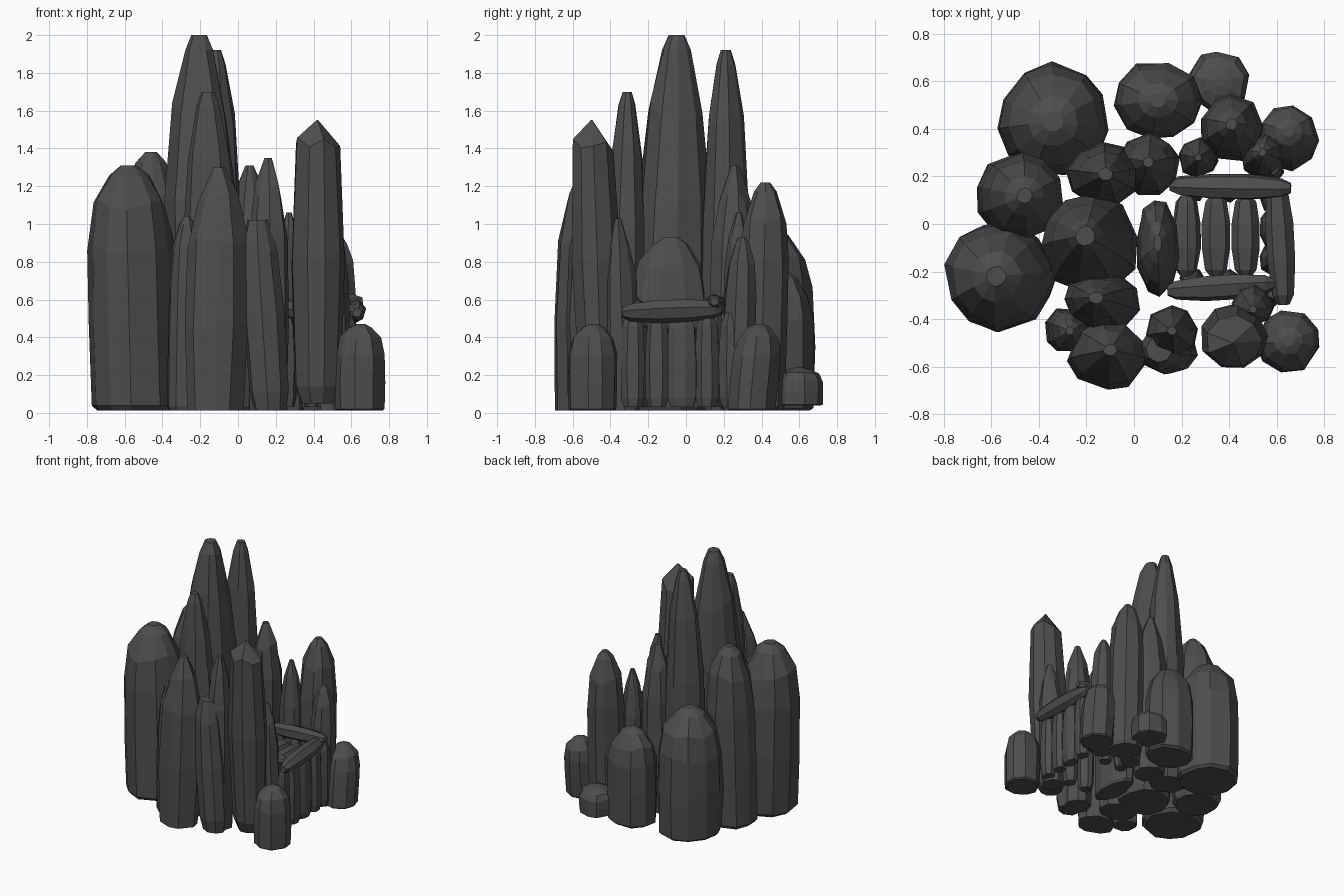
import bpy, bmesh, math, random
from mathutils import Vector

random.seed(7)
cube = bpy.data.objects.get("Cube")
if cube:
    bpy.data.objects.remove(cube)

# One dark stone colour
stone = bpy.data.materials.new("dark_stone")
stone.use_nodes = True
grey = (0.075, 0.075, 0.075, 1)
stone.diffuse_color = grey
bsdf = stone.node_tree.nodes["Principled BSDF"]
bsdf.inputs["Base Color"].default_value = grey
bsdf.inputs["Roughness"].default_value = 0.9

# Profiles: (fraction along length, fraction of radius)
DOME = [(0, .87), (.02, .97), (.35, 1), (.65, .98), (.84, .82), (.96, .45), (1, .18)]
SPIRE = [(0, .88), (.02, .96), (.3, 1), (.55, .94), (.8, .7), (.96, .37), (1, .2)]
CRAG = [(0, .85), (.35, 1), (.68, .93), (.87, .62), (1, .17)]
PRISM = [(0, .6), (.06, .85), (.5, 1), (.91, .8), (1, .03)]
POST = [(0, .75), (.1, .95), (.5, 1), (.85, .85), (1, .5)]
BEAM = [(0, .4), (.08, .75), (.35, 1), (.65, 1), (.92, .75), (1, .4)]


def loft_stone(name, profile, rx, ry, base, tip, lying=False):
    """Lofts faceted rings from base to tip; wider stones get more sides."""
    base, tip = Vector(base), Vector(tip)
    axis = tip - base
    turn = axis.to_track_quat('Z', 'Y')
    sides = round(6 + max(rx, ry) * 20)
    start = random.random()
    angles = [math.tau * (i + start + random.uniform(-.15, .15)) / sides
              for i in range(sides)]
    wobble = [random.uniform(.97, 1.06) for _ in angles]
    bm = bmesh.new()
    rings = []
    for t, r in profile:
        ring = []
        for angle, w in zip(angles, wobble):
            k = r * w * random.uniform(.97, 1.03)
            offset = Vector((rx * k * math.cos(angle), ry * k * math.sin(angle), 0))
            if lying:
                offset = turn @ offset
            elif .2 < t < .95:
                offset.z += axis.length * random.uniform(-.03, .03)
            ring.append(bm.verts.new(base + axis * t + offset))
        rings.append(ring)
    for low, high in zip(rings, rings[1:]):
        for i in range(sides):
            j = (i + 1) % sides
            bm.faces.new((low[i], low[j], high[j], high[i]))
    bm.faces.new(rings[0][::-1])
    bm.faces.new(rings[-1])
    bmesh.ops.recalc_face_normals(bm, faces=bm.faces)
    mesh = bpy.data.meshes.new(name)
    bm.to_mesh(mesh)
    bm.free()
    mesh.materials.append(stone)
    bpy.context.collection.objects.link(bpy.data.objects.new(name, mesh))


def column(name, profile, x, y, radius, height, depth=1, lean_x=0, lean_y=0, low=.012):
    """Standing stone; depth scales its y radius, lean shifts its tip."""
    loft_stone(name, profile, radius, radius * depth,
               (x, y, low), (x + lean_x, y + lean_y, height))


def beam(name, start, end, radius=.055):
    loft_stone(name, BEAM, radius, radius, start, end, lying=True)


# Tall peaks
column("central_peak", SPIRE, -.175, -.09, .205, 2, lean_x=-.03, lean_y=.04)
column("back_peak", SPIRE, -.13, .21, .155, 1.92, depth=.88, lean_x=.01)
column("front_peak", SPIRE, -.12, -.33, .16, 1.7, depth=.76, lean_x=-.04, lean_y=.02)

# Rounded boulders
column("right_front_boulder", DOME, -.55, -.22, .23, 1.31, lean_x=-.03)
column("right_mid_boulder", DOME, -.49, .12, .18, 1.38, lean_x=.03)
column("right_back_boulder", DOME, -.34, .43, .235, .98)
column("back_boulder", DOME, .1, .52, .185, .74, depth=.9)
column("back_small_boulder", DOME, .36, .6, .13, .24, low=.04)
column("left_back_pillar", DOME, .41, .39, .135, 1.22, lean_y=.03)
column("left_back_boulder", DOME, .65, .35, .13, .47, lean_y=.04)
column("left_front_boulder", DOME, .65, -.49, .135, .47)
column("left_slim_pillar", DOME, .54, .27, .088, .93, lean_y=.03)
column("front_slim_column", DOME, -.29, -.45, .095, 1.04, lean_x=.02)
column("inner_slab", DOME, .1, -.11, .09, .93, depth=2.2, lean_y=.03)

# Pointed crags
column("front_column", CRAG, -.12, -.57, .168, 1.3, depth=.87, lean_x=.02, lean_y=.04)
column("front_left_crag", CRAG, .16, -.45, .11, 1.35)
column("left_inner_crag", CRAG, .5, -.33, .09, 1.03, lean_y=-.03)
column("back_slim_crag", CRAG, .27, .28, .085, 1.06)
column("back_inner_crag", CRAG, .06, .24, .13, 1.31, lean_y=.02)

# Angular stones at the front
column("left_tall_prism", PRISM, .42, -.45, .145, 1.55, depth=.92, lean_y=-.05, low=.05)
column("front_left_block", POST, .17, -.53, .105, 1.02, lean_x=-.065)

# Posts carrying the open frame
for i in range(5):
    column(f"left_post_{i + 1}", POST, .58, -.28 + i * .13, .055, .53,
           depth=1.6 if i == 2 else 1.2, low=.03)
for side, y in (("front", -.25), ("back", .15)):
    for i in range(2):
        column(f"{side}_post_{i + 1}", POST, .25 + i * .15, y, .06, .53, low=.03)

# Lying stones forming the frame and the floor inside it
beam("left_beam", (.63, -.34, .53), (.6, .19, .55), radius=.06)
beam("front_beam", (.14, -.28, .55), (.59, -.25, .55))
beam("back_beam", (.15, .16, .55), (.66, .15, .59))
for i in range(3):
    x = .22 + i * .125
    beam(f"floor_stone_{i + 1}", (x, -.22, .48), (x, .12, .48), radius=.062)
